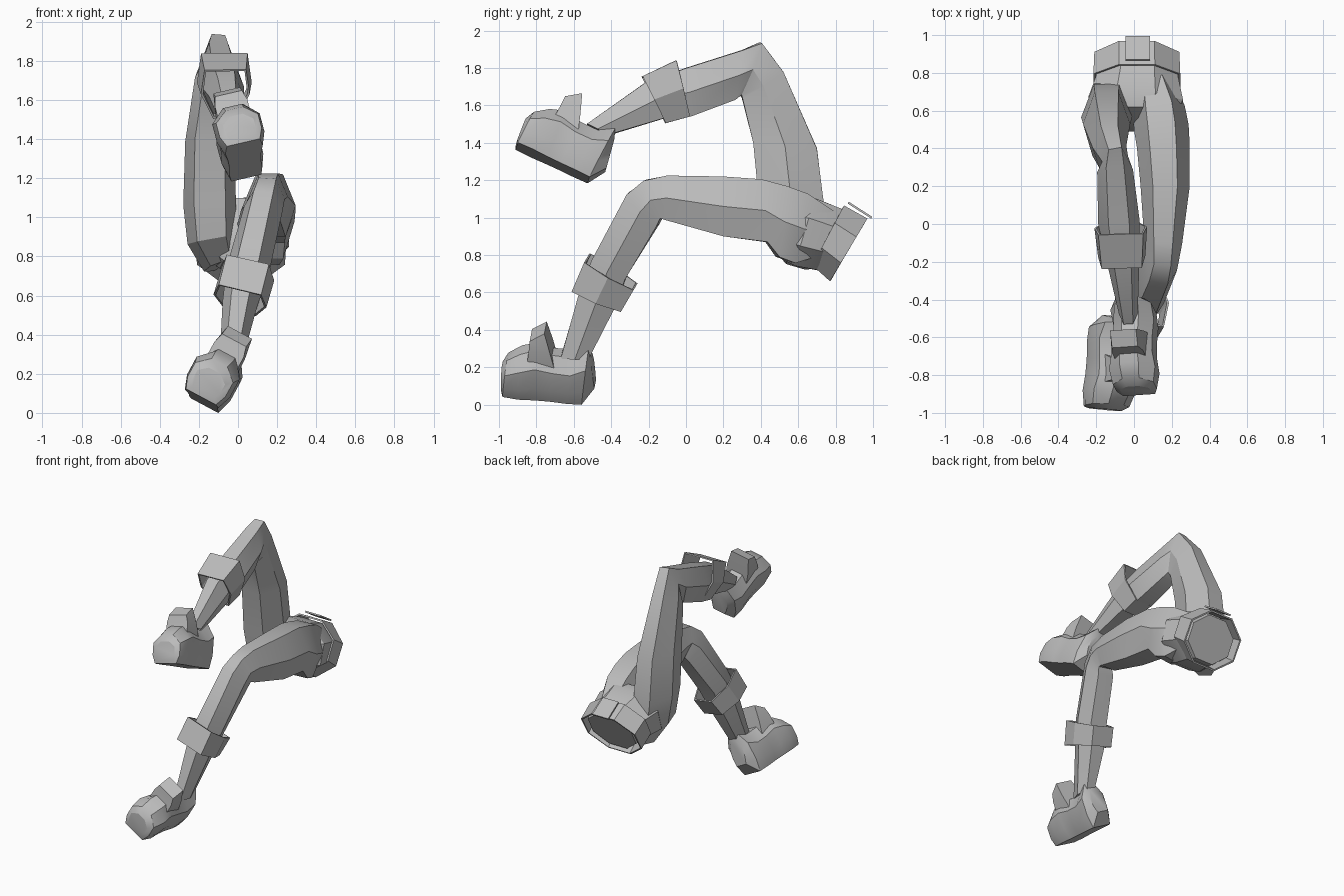
import bpy, bmesh
from math import cos, sin, pi, radians
from mathutils import Vector, Matrix

if "Cube" in bpy.data.objects:
    bpy.data.objects.remove(bpy.data.objects["Cube"])

grey = bpy.data.materials.new("plain grey")
grey.diffuse_color = (0.5, 0.5, 0.5, 1)
grey.use_nodes = True
grey.node_tree.nodes["Principled BSDF"].inputs["Base Color"].default_value = grey.diffuse_color


def loft(name, rings, n=6, cap=True, matrix=None, shell=0, front=1, back=1):
    """Skin n-sided rings; ring = (x centre, half width, front (y, z), back (y, z)).
    front and back widen the flat on that side."""
    bm = bmesh.new()
    mids = [Vector((x, (a[0] + b[0]) / 2, (a[1] + b[1]) / 2)) for x, w, a, b in rings]
    flat = 1 / cos(pi / n)                    # flats, not corners, touch the given points
    off, su = (0, 1) if n == 6 else (0.5, flat)
    loops = []
    for i, (x, w, a, b) in enumerate(rings):
        v = Vector((0, a[0] - b[0], a[1] - b[1])) / 2
        t = mids[min(i + 1, len(rings) - 1)] - mids[max(i - 1, 0)]
        u = t.cross(v).normalized() * w
        loop = []
        for k in range(n):
            c, s = (f((k + off) * 2 * pi / n) for f in (cos, sin))
            c *= front if s > .8 else back if s < -.8 else 1
            loop.append(bm.verts.new(mids[i] + u * c * su + v * s * flat))
        loops.append(loop)
    for p, q in zip(loops, loops[1:]):
        for k in range(n):
            bm.faces.new((p[k], p[(k + 1) % n], q[(k + 1) % n], q[k]))
    if cap:
        bm.faces.new(loops[0])
        bm.faces.new(loops[-1])
    bmesh.ops.recalc_face_normals(bm, faces=bm.faces)
    if matrix:
        bm.transform(matrix)
    me = bpy.data.meshes.new(name)
    bm.to_mesh(me)
    bm.free()
    me.materials.append(grey)
    ob = bpy.data.objects.new(name, me)
    bpy.context.collection.objects.link(ob)
    if shell:
        ob.modifiers.new("thickness", 'SOLIDIFY').thickness = shell
    return ob


# Hips, belt and buckle
loft("hips", [
    (.02, .18, (.93, .98), (.78, .70)),
    (.02, .21, (.85, 1.04), (.70, .72)),
    (.01, .25, (.70, 1.10), (.59, .74)),
    (.01, .20, (.62, 1.10), (.51, .78)),
    (.01, .08, (.56, 1.03), (.49, .86))], n=8)
loft("belt", [
    (.015, .23, (.845, 1.065), (.675, .745)),
    (.015, .225, (.97, .995), (.77, .66))], n=8, cap=False, shell=.012)
loft("buckle", [
    (.02, .065, (.87, 1.085), (.865, 1.075)),
    (.02, .065, (.995, 1.005), (.99, .995))], n=4)

# Lower leg of the pose (+x side), hip to ankle
loft("right_leg", [
    (.10, .10, (.78, 1.04), (.70, .80)),
    (.13, .14, (.64, 1.13), (.57, .76)),
    (.145, .145, (.53, 1.17), (.49, .79)),
    (.155, .14, (.40, 1.205), (.43, .87)),
    (.165, .13, (.20, 1.22), (.20, .90)),
    (.155, .10, (-.10, 1.225), (-.10, .985)),
    (.15, .09, (-.22, 1.20), (-.13, 1.0)),
    (.13, .10, (-.31, 1.13), (-.15, .96)),
    (.05, .11, (-.50, .78), (-.32, .68)),
    (.01, .09, (-.57, .60), (-.38, .52)),
    (-.04, .055, (-.67, .25), (-.52, .25))], back=1.2)
loft("right_cuff", [
    (.05, .14, (-.53, .785), (-.27, .63)),
    (.01, .14, (-.60, .63), (-.34, .515))], cap=False, shell=.012, front=1.6, back=1.2)

# Raised leg (-x side), hip to ankle
loft("left_leg", [
    (-.09, .09, (.73, .74), (.54, .77)),
    (-.135, .125, (.75, .88), (.42, .89)),
    (-.145, .135, (.74, 1.05), (.39, 1.08)),
    (-.145, .125, (.70, 1.37), (.36, 1.40)),
    (-.13, .09, (.52, 1.78), (.30, 1.64)),
    (-.10, .07, (.40, 1.935), (.29, 1.66)),
    (-.10, .095, (.30, 1.895), (.26, 1.63)),
    (-.08, .11, (0, 1.80), (.02, 1.54)),
    (-.06, .09, (-.22, 1.72), (-.12, 1.53)),
    (-.03, .05, (-.53, 1.50), (-.42, 1.44))], back=1.2)
loft("left_cuff", [
    (-.07, .14, (-.055, 1.84), (.02, 1.54)),
    (-.065, .125, (-.235, 1.755), (-.11, 1.505))], cap=False, shell=.012, front=1.7)

# Boots: toe to heel, with a raised tongue in front of the ankle
SHOE = [
    (0, .08, (-.225, .15), (-.215, .02)),
    (0, .11, (-.20, .20), (-.205, 0)),
    (0, .125, (-.13, .25), (-.12, 0)),
    (0, .11, (-.05, .28), (-.03, 0)),
    (0, .105, (.05, .26), (.05, 0)),
    (0, .11, (.15, .26), (.14, 0)),
    (0, .10, (.23, .31), (.22, 0)),
    (0, .06, (.25, .26), (.28, .09))]
TONGUE = [
    (0, .085, (-.09, .20), (.06, .20)),
    (0, .085, (-.085, .29), (.03, .29)),
    (0, .07, (-.085, .345), (-.01, .40))]
for side, pos, roll, pitch, yaw in (
        ("right", (-.18, -.77, .06), 28, -7, -6),
        ("left", (.035, -.72, 1.295), -13, -26, 4)):
    m = (Matrix.Translation(pos) @ Matrix.Rotation(radians(yaw), 4, 'Z')
         @ Matrix.Rotation(radians(roll), 4, 'Y')
         @ Matrix.Rotation(radians(pitch), 4, 'X'))
    loft(side + "_boot", SHOE, n=8, matrix=m, back=1.9)
    loft(side + "_boot_tongue", TONGUE, n=4, matrix=m)

# Soft shading with crisp folds; the belt and cuffs stay flat
for ob in bpy.context.collection.objects:
    if not ob.modifiers:
        ob.select_set(True)
        bpy.context.view_layer.objects.active = ob
bpy.ops.object.shade_smooth_by_angle(angle=radians(30))
